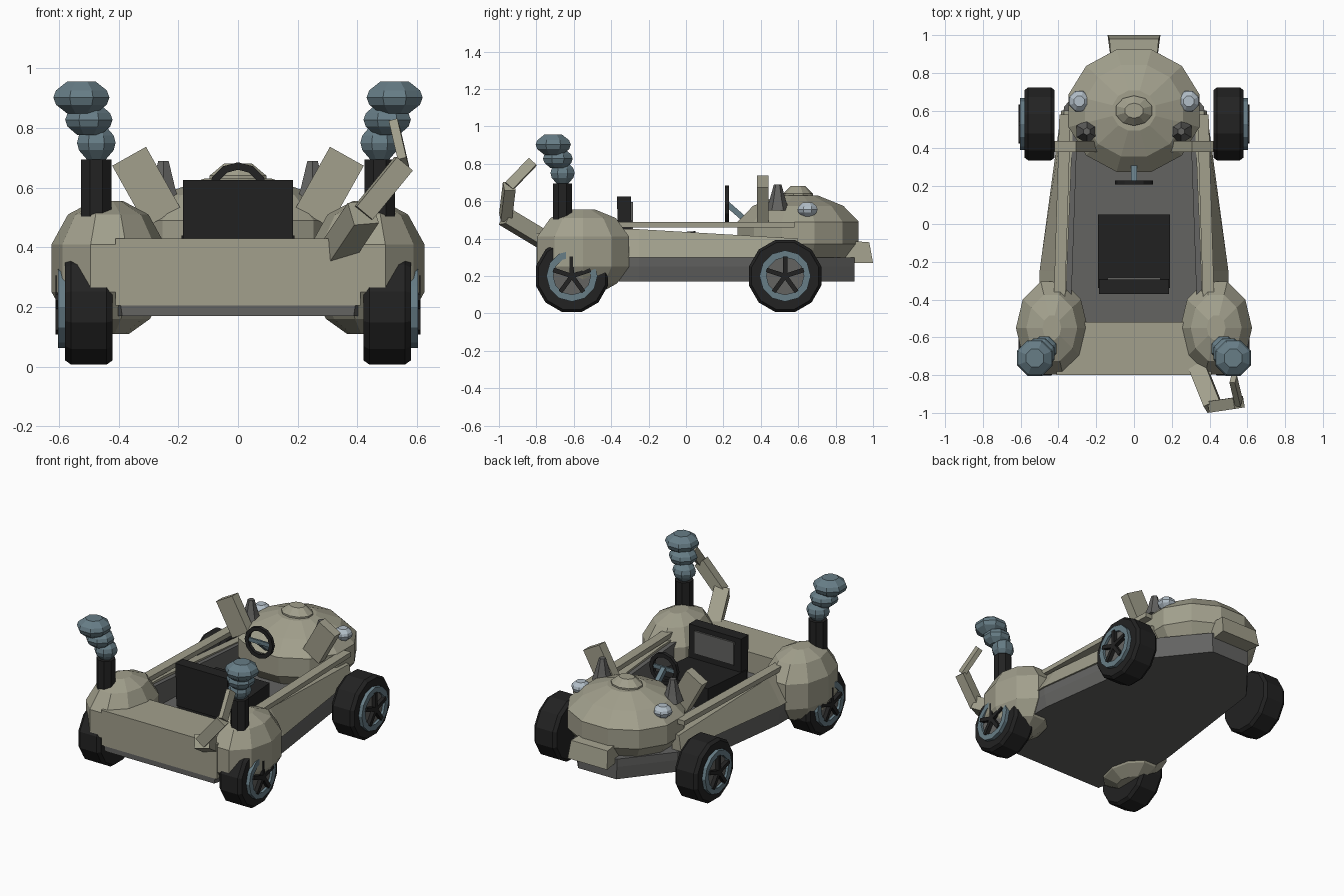
import bpy, bmesh, math
from mathutils import Vector, Matrix

if "Cube" in bpy.data.objects:
    bpy.data.objects.remove(bpy.data.objects["Cube"])


def mat(name, r, g, b):
    m = bpy.data.materials.new(name)
    m.diffuse_color = (r, g, b, 1)
    m.use_nodes = True
    m.node_tree.nodes["Principled BSDF"].inputs["Base Color"].default_value = m.diffuse_color
    return m


BEIGE = mat("khaki_body", 0.36, 0.35, 0.265)
GREY = mat("dark_grey", 0.125, 0.125, 0.12)
BLACK = mat("black_rubber", 0.016, 0.016, 0.016)
BLUE = mat("blue_grey_metal", 0.135, 0.205, 0.24)
LAMP = mat("pale_lamp", 0.45, 0.52, 0.58)


def finish(name, bm, m):
    bmesh.ops.recalc_face_normals(bm, faces=bm.faces)
    me = bpy.data.meshes.new(name)
    bm.to_mesh(me)
    bm.free()
    me.materials.append(m)
    ob = bpy.data.objects.new(name, me)
    bpy.context.collection.objects.link(ob)
    return ob


def loft(name, rings, m):
    """Skin a list of equal-length point rings and cap both ends."""
    bm = bmesh.new()
    vs = [[bm.verts.new(p) for p in r] for r in rings]
    n = len(rings[0])
    for a, b in zip(vs, vs[1:]):
        for i in range(n):
            j = (i + 1) % n
            bm.faces.new((a[i], a[j], b[j], b[i]))
    bm.faces.new(vs[0])
    bm.faces.new(vs[-1])
    return finish(name, bm, m)


def box(name, x, y, z, m):
    rect = [(x[0], y[0]), (x[1], y[0]), (x[1], y[1]), (x[0], y[1])]
    return loft(name, [[(a, b, h) for a, b in rect] for h in z], m)


def lathe(name, c, profile, n, m, axis="z", sx=1, sy=1, turn=0.5):
    """Turn (radius, height) pairs around an axis through c."""
    rings = []
    for r, h in profile:
        ring = []
        for i in range(n):
            t = 2 * math.pi * (i + turn) / n
            u, v = r * sx * math.cos(t), r * sy * math.sin(t)
            p = {"z": (u, v, h), "x": (h, u, v), "y": (u, h, v)}[axis]
            ring.append(Vector(c) + Vector(p))
        rings.append(ring)
    return loft(name, rings, m)


def beam(name, a, b, w, t, m, up=(0, 1, 0)):
    """Straight bar from a to b, t thick along 'up' and w across."""
    a, b = Vector(a), Vector(b)
    d = (b - a).normalized()
    side = d.cross(Vector(up)).normalized()
    o = side.cross(d)
    ring = [(side * i * w + o * j * t) / 2 for i, j in ((-1, -1), (1, -1), (1, 1), (-1, 1))]
    return loft(name, [[p + q for q in ring] for p in (a, b)], m)


def blob(name, c, r, h, m, n=8):
    return lathe(name, c, [(r * .5, -h), (r * .9, -h * .45), (r, 0), (r * .9, h * .45), (r * .5, h)], n, m)


def annulus(name, c, ro, ri, h, n, m, axis):
    """Flat-sided ring: closed rectangular section turned about an axis."""
    bm = bmesh.new()
    grid = []
    for i in range(n):
        t = 2 * math.pi * i / n
        row = []
        for r, k in ((ri, -h), (ro, -h), (ro, h), (ri, h)):
            u, v = r * math.cos(t), r * math.sin(t)
            p = (k, u, v) if axis == "x" else (u, k, v)
            row.append(bm.verts.new(Vector(c) + Vector(p)))
        grid.append(row)
    for i in range(n):
        a, b = grid[i], grid[(i + 1) % n]
        for j in range(4):
            k = (j + 1) % 4
            bm.faces.new((a[j], a[k], b[k], b[j]))
    return finish(name, bm, m)


# Floor tub, narrowing to the nose end
half = [(-0.795, .40), (-0.45, .49), (-0.25, .49), (0.62, .37), (0.90, .14)]
outline = [(w, y) for y, w in half] + [(-w, y) for y, w in reversed(half)]
loft("floor_tub", [[(x * k, y, z) for x, y in outline] for k, z in ((.97, .17), (1, .25), (1, .30))], GREY)

# Deck behind the seat and nose wedge
box("end_deck", (-.41, .41), (-.80, -.52), (.205, .43), BEIGE)
loft("nose_wedge", [[(-.12, .85, .39), (.12, .85, .39), (.12, .85, .27), (-.12, .85, .27)],
                    [(-.13, .98, .38), (.13, .98, .38), (.14, 1, .27), (-.14, 1, .27)]], BEIGE)

# Hood dome with cap
lathe("hood_dome", (0, .60, 0), [(.18, .20), (.27, .28), (.335, .37), (.335, .49), (.25, .575), (.11, .63)],
      12, BEIGE, sx=1.07, turn=0.5)
lathe("hood_cap", (0, .60, 0), [(.10, .61), (.10, .64), (.05, .68)], 10, BEIGE, sy=.8)

for s, tag in ((-1, "left"), (1, "right")):
    # Sloping side panels and grey inner wall
    loft(tag + "_side_panel", [[(s * x, y, z) for x, z in sec] for y, sec in (
        (-.50, [(.50, .30), (.41, .45), (.36, .45), (.36, .30)]),
        (-.25, [(.50, .30), (.405, .45), (.355, .45), (.355, .30)]),
        (.60, [(.385, .30), (.37, .40), (.32, .40), (.32, .30)]))], BEIGE)
    loft(tag + "_inner_wall", [[(s * x, y, z) for x, z in sec] for y, sec in (
        (-.50, [(.37, .25), (.37, .445), (.335, .445), (.335, .25)]),
        (.50, [(.33, .25), (.33, .40), (.30, .40), (.30, .25)]))], GREY)
    # Upper rail
    beam(tag + "_rail", (s * .395, -.40, .475), (s * .365, .58, .475), .06, .03, BEIGE, (0, 0, 1))
    # Round wheel fender
    lathe(tag + "_fender", (s * .435, -.55, 0),
          [(.07, .11), (.14, .16), (.19, .25), (.19, .41), (.135, .51), (.05, .555)], 10, BEIGE, sy=1.36, turn=0)
    # Exhaust pipe and puffs
    lathe(tag + "_exhaust_pipe", (s * .475, -.66, 0), [(.056, .47), (.056, .695)], 8, BLACK)
    for i, (x, y, z, r, h) in enumerate(((.475, -.66, .75, .07, .055), (.50, -.685, .827, .086, .05),
                                         (.525, -.71, .902, .102, .054))):
        blob(f"{tag}_smoke_puff_{i}", (s * x, y, z), r, h, BLUE)
    # Leaning flap, spike and headlamp on the hood
    beam(tag + "_hood_flap", (s * .25, .41, .50), (s * .365, .41, .705), .13, .06, BEIGE)
    lathe(tag + "_hood_spike", (s * .25, .49, 0), [(.062, .55), (.045, .60), (.02, .69)], 6, GREY)
    blob(tag + "_headlamp", (s * .29, .65, .555), .058, .037, LAMP)

    # Wheels: tyre, rim ring, hub disc and five spokes
    for y, end in ((-.61, "seat_end"), (.53, "hood_end")):
        nm = f"{tag}_{end}_"
        c = (s * .50, y, .20)
        lathe(nm + "tyre", c, [(.185, -.08), (.20, -.06), (.20, .06), (.185, .08)], 12, BLACK, axis="x")
        lathe(nm + "hub_disc", (s * .575, y, .20), [(.11, -.012), (.11, .012)], 12, GREY, axis="x")
        annulus(nm + "rim", (s * .585, y, .20), .137, .10, .018, 12, BLUE, "x")
        for k in range(5):
            t = math.pi / 2 + k * 2 * math.pi / 5
            h = Vector((s * .60, y, .20))
            beam(f"{nm}spoke_{k}", h, h + Vector((0, .105 * math.cos(t), .105 * math.sin(t))),
                 .024, .024, BLACK, (1, 0, 0))

# Jointed arm on one side
joints = [(.33, -.74, .38), (.42, -.965, .515), (.555, -.945, .68), (.525, -.82, .81)]
for i, (a, b) in enumerate(zip(joints, joints[1:])):
    w = (.085, .07, .055)[i]
    beam(f"arm_segment_{i}", a, b, w, (.09, .06, .03)[i], BEIGE, (0, 1, .2) if i == 1 else (1, 0, .3))

# Seat: cushion, leaning back and inset back panel
loft("seat_cushion", [[(x, -.34, .25), (x, .05, .25), (x, .05, .44), (x, -.34, .41)] for x in (-.19, .19)], BLACK)
loft("seat_back", [[(x, -.36, .35), (x, -.29, .35), (x, -.295, .625), (x, -.37, .625)] for x in (-.185, .185)], BLACK)
box("seat_back_panel", (-.14, .14), (-.30, -.283), (.45, .595), GREY)

# Steering wheel, spokes and column
annulus("steering_wheel", (0, .22, .585), .10, .075, .011, 12, BLACK, "y")
beam("steering_column", (0, .22, .585), (0, .34, .48), .03, .03, BLUE, (1, 0, 0))
beam("steering_spokes", (-.08, .22, .585), (.08, .22, .585), .025, .012, BLUE)
